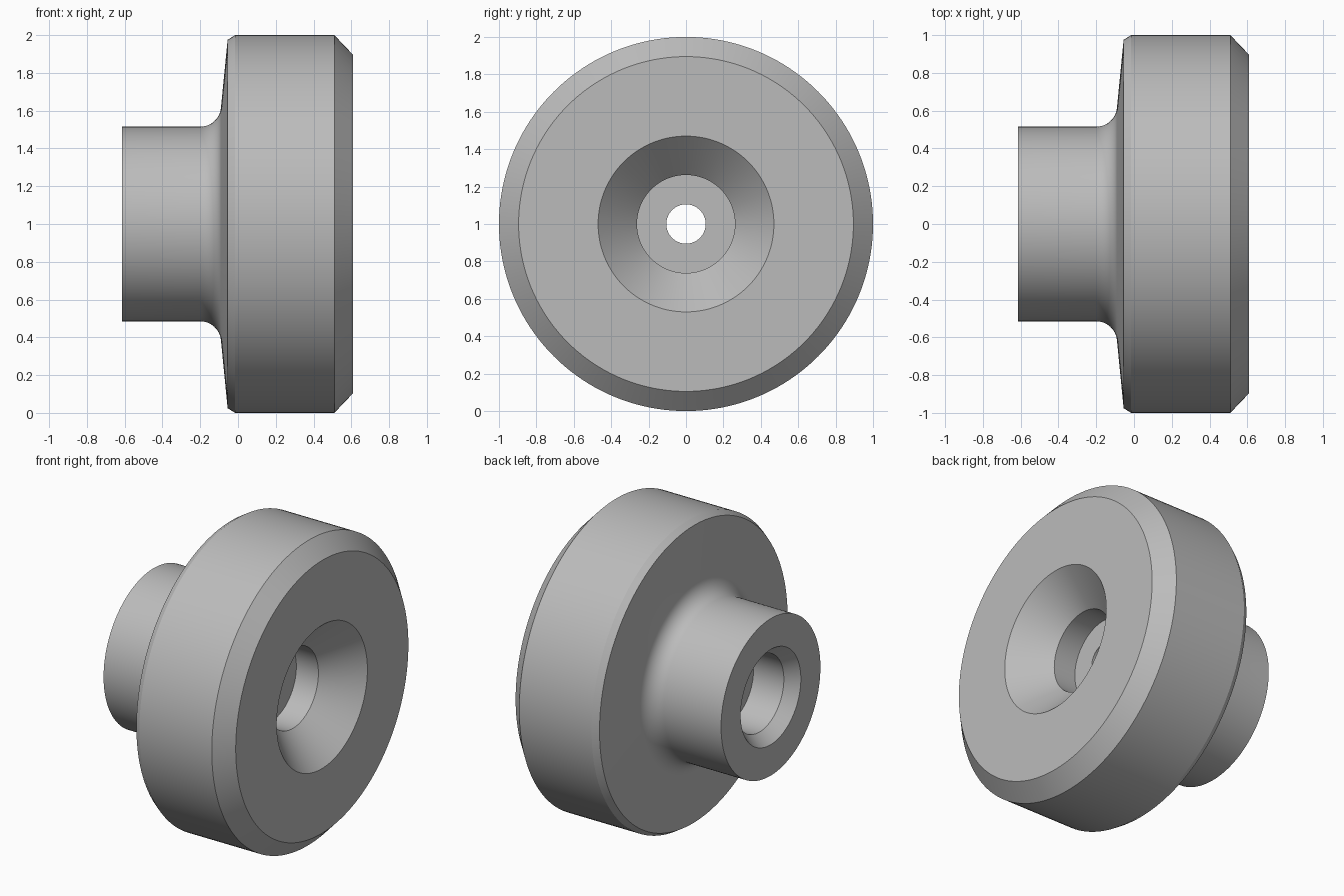
import bpy, bmesh, math

if "Cube" in bpy.data.objects:
    bpy.data.objects.remove(bpy.data.objects["Cube"])

SEGMENTS = 160

# One plain grey for the whole turned part
grey = bpy.data.materials.new("plain grey")
grey.diffuse_color = (0.5, 0.5, 0.5, 1)
grey.use_nodes = True
grey.node_tree.nodes["Principled BSDF"].inputs["Base Color"].default_value = grey.diffuse_color

# Concave fillet between the hub and the sloped back of the wheel
fillet = [(-0.2 + 0.11 * math.cos(a), 0.625 + 0.11 * math.sin(a))
          for a in (math.radians(-90 + 84 * i / 12) for i in range(13))]

# Closed section (x, radius): outside, front countersink and counterbore, through hole, hub recess
profile = [(-0.615, 0.515)] + fillet + [
    (-0.055, 0.975), (-0.015, 1.0), (0.51, 1.0), (0.61, 0.895),
    (0.61, 0.47), (0.40, 0.262), (0.24, 0.262), (0.24, 0.105),
    (-0.315, 0.105), (-0.315, 0.25), (-0.535, 0.25), (-0.615, 0.312)]

# Revolve the section about the x axis
bm = bmesh.new()
rings = []
for i in range(SEGMENTS):
    a = 2 * math.pi * i / SEGMENTS
    rings.append([bm.verts.new((x, r * math.cos(a), 1 + r * math.sin(a))) for x, r in profile])
n = len(profile)
for i in range(SEGMENTS):
    r0, r1 = rings[i], rings[(i + 1) % SEGMENTS]
    for j in range(n):
        k = (j + 1) % n
        bm.faces.new((r0[j], r0[k], r1[k], r1[j]))
bmesh.ops.recalc_face_normals(bm, faces=bm.faces)

mesh = bpy.data.meshes.new("hubbed_wheel")
bm.to_mesh(mesh)
bm.free()
mesh.materials.append(grey)
wheel = bpy.data.objects.new("hubbed_wheel", mesh)
bpy.context.collection.objects.link(wheel)

# Smooth round surfaces, crisp rims
bpy.context.view_layer.objects.active = wheel
wheel.select_set(True)
bpy.ops.object.shade_smooth_by_angle(angle=math.radians(25))
